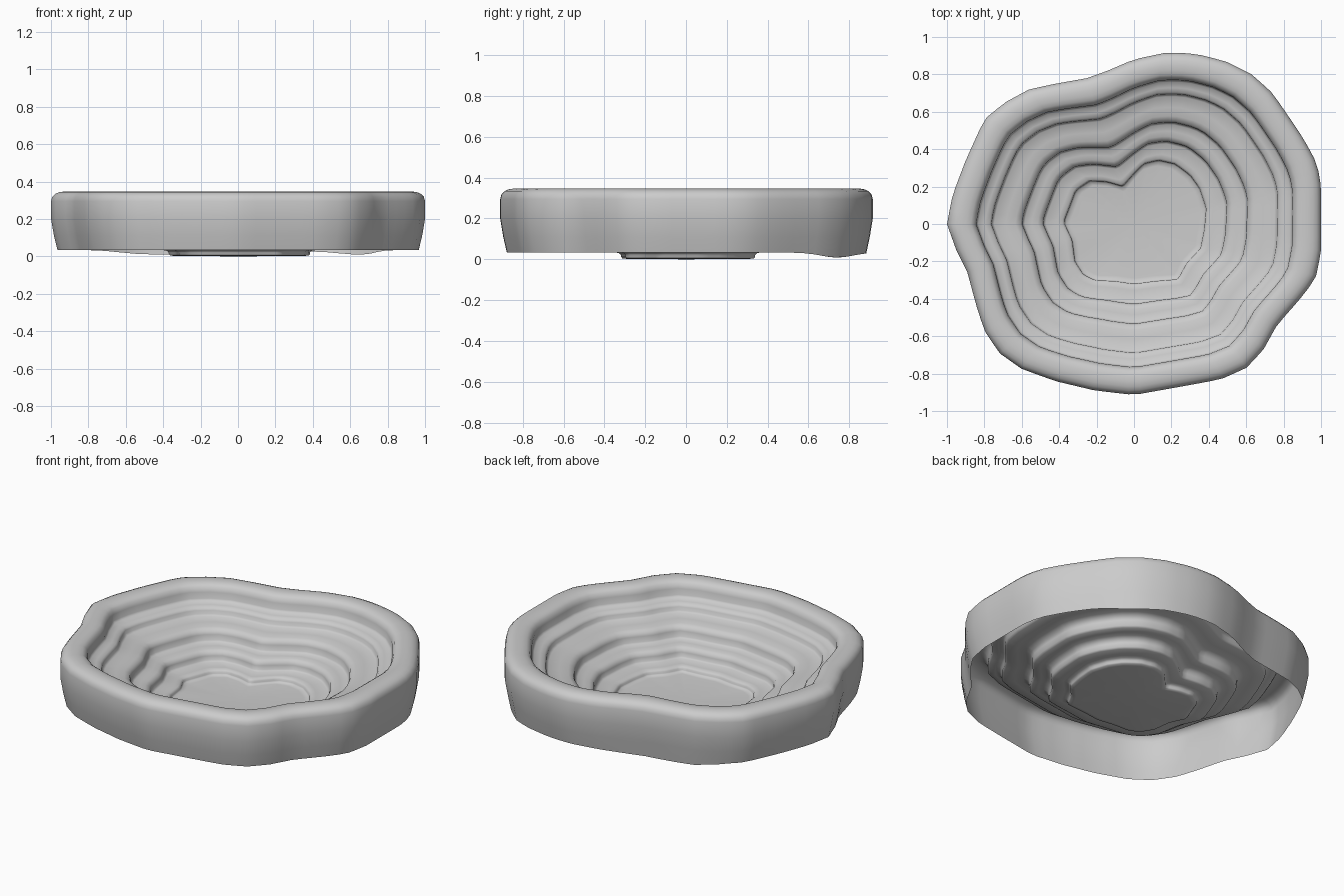
import bpy, bmesh, math

if "Cube" in bpy.data.objects:
    bpy.data.objects.remove(bpy.data.objects["Cube"])

# Irregular outlines traced from the plan: outer wall and floor
OUTER = [(1, .2), (.98, .32), (.91, .45), (.83, .57), (.74, .7), (.63, .8), (.49, .87), (.33, .91),
         (.18, .918), (0, .88), (-.14, .82), (-.25, .78), (-.42, .75), (-.56, .72), (-.69, .65),
         (-.8, .56), (-.9, .34), (-.97, .155), (-1, 0), (-.95, -.14), (-.89, -.26), (-.845, -.43),
         (-.8, -.57), (-.72, -.69), (-.6, -.775), (-.42, -.84), (-.21, -.89), (0, -.914), (.27, -.866),
         (.465, -.83), (.6, -.77), (.69, -.675), (.765, -.54), (.88, -.41), (.97, -.295), (1, -.15)]
FLOOR = [(.375, -.03), (.385, .085), (.35, .19), (.3, .26), (.22, .32), (.13, .34), (.05, .32),
         (-.01, .257), (-.06, .2), (-.145, .225), (-.235, .23), (-.31, .18), (-.34, .1), (-.375, .01),
         (-.33, -.085), (-.315, -.2), (-.27, -.27), (-.21, -.3), (-.1, -.305), (0, -.32),
         (.11, -.305), (.235, -.295), (.28, -.21), (.355, -.13)]

# Section from floor to wall foot: (0 = floor outline .. 1 = outer outline, height)
SECTION = [(-.05, .002), (-.01, .005), (0, .012), (.001, .022), (.02, .031), (.06, .034), (.16, .037),
           (.18, .045), (.182, .07), (.195, .09), (.23, .1), (.28, .104), (.34, .108),
           (.358, .117), (.361, .15), (.375, .172), (.42, .183), (.5, .189), (.6, .195),
           (.62, .204), (.623, .225), (.64, .238), (.68, .244), (.735, .25),
           (.75, .262), (.752, .3), (.77, .327), (.8, .34), (.84, .345), (.885, .347), (.93, .343),
           (.965, .334), (.99, .318), (1, .295), (1, .2), (.975, .11), (.945, .033)]
SEGMENTS = 90


def radius(outline, a):
    """Distance from the centre to the outline in direction a."""
    dx, dy = math.cos(a), math.sin(a)
    for (x0, y0), (x1, y1) in zip(outline, outline[1:] + outline[:1]):
        c0, c1 = dx * y0 - dy * x0, dx * y1 - dy * x1
        if c0 <= 0 < c1 and dx * (x0 + x1) + dy * (y0 + y1) > 0:
            k = c0 / (c0 - c1)
            return math.hypot(x0 + k * (x1 - x0), y0 + k * (y1 - y0))
    return 0.4


bm = bmesh.new()
angles = [math.tau * (i + .013) / SEGMENTS for i in range(SEGMENTS)]
spans = [(radius(FLOOR, a), radius(OUTER, a)) for a in angles]

# Terraced basin, rounded rim and outer wall lofted as rings
rings = []
for n, (t, z) in enumerate(SECTION):
    ring = []
    for a, (r0, r1) in zip(angles, spans):
        r = r0 + t * (r1 - r0)
        x, y, h = r * math.cos(a), r * math.sin(a), z
        if n == len(SECTION) - 1:      # wall foot dips at the back
            h -= .024 * math.exp(-((y - .74) / .11) ** 2)
        ring.append(bm.verts.new((x, y, h)))
    rings.append(ring)
for a, b in zip(rings, rings[1:]):
    for i in range(SEGMENTS):
        j = (i + 1) % SEGMENTS
        bm.faces.new((a[i], b[i], b[j], a[j]))

# Flat floor
centre = bm.verts.new((0, 0, 0))
for i in range(SEGMENTS):
    bm.faces.new((centre, rings[0][i], rings[0][(i + 1) % SEGMENTS]))
bmesh.ops.recalc_face_normals(bm, faces=bm.faces)
if centre.link_faces[0].normal.z < 0:
    bmesh.ops.reverse_faces(bm, faces=bm.faces)

mesh = bpy.data.meshes.new("terraced_basin")
bm.to_mesh(mesh)
bm.free()
basin = bpy.data.objects.new("terraced_basin", mesh)
bpy.context.collection.objects.link(basin)
bpy.context.view_layer.objects.active = basin
basin.select_set(True)
bpy.ops.object.shade_smooth_by_angle(angle=math.radians(80))
